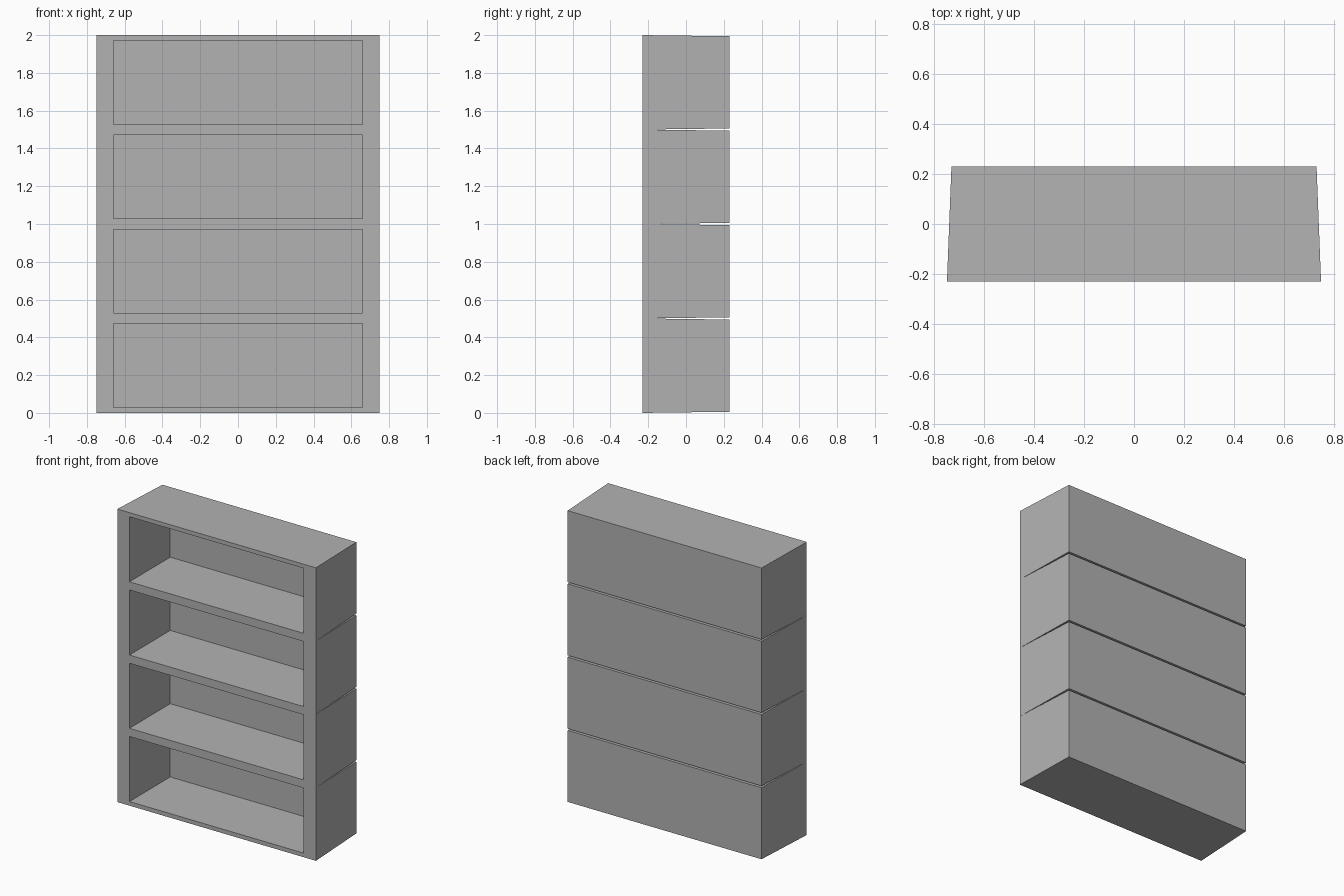
import bpy
import bmesh

WIDTH, DEPTH, HEIGHT = 1.5, 0.462, 0.5
BACK_SCALE = 0.976
OPEN_WIDTH, OPEN_HEIGHT, OPEN_DEPTH = 1.316, 0.444, 0.44

default = bpy.data.objects.get("Cube")
if default:
    bpy.data.objects.remove(default, do_unlink=True)

grey = bpy.data.materials.new("plain_grey")
grey.use_nodes = True
colour = (0.448, 0.448, 0.448, 1)
grey.diffuse_color = colour
grey.node_tree.nodes["Principled BSDF"].inputs["Base Color"].default_value = colour


def shelf_mesh():
    bm = bmesh.new()
    bmesh.ops.create_cube(bm, size=1)
    # Outer box, slightly narrower towards the back
    for v in bm.verts:
        s = BACK_SCALE if v.co.y > 0 else 1
        v.co = (v.co.x * WIDTH * s, v.co.y * DEPTH, v.co.z * HEIGHT * s)
    # Rim around the opening
    bm.normal_update()
    front = min(bm.faces, key=lambda f: f.calc_center_median().y)
    bmesh.ops.inset_region(bm, faces=[front], thickness=0.03)
    for v in front.verts:
        v.co.x = OPEN_WIDTH / 2 if v.co.x > 0 else -OPEN_WIDTH / 2
        v.co.z = OPEN_HEIGHT / 2 if v.co.z > 0 else -OPEN_HEIGHT / 2
    # Straight-sided compartment
    inner = bmesh.ops.extrude_discrete_faces(bm, faces=[front])["faces"][0]
    bmesh.ops.translate(bm, verts=inner.verts, vec=(0, OPEN_DEPTH, 0))
    bmesh.ops.recalc_face_normals(bm, faces=bm.faces)
    mesh = bpy.data.meshes.new("shelf_box")
    bm.to_mesh(mesh)
    bm.free()
    mesh.materials.append(grey)
    return mesh


# Four identical boxes stacked into a bookcase
mesh = shelf_mesh()
for i, name in enumerate(("bottom", "lower", "upper", "top")):
    box = bpy.data.objects.new(name + "_shelf_box", mesh)
    box.location.z = HEIGHT * (i + 0.5)
    bpy.context.collection.objects.link(box)
